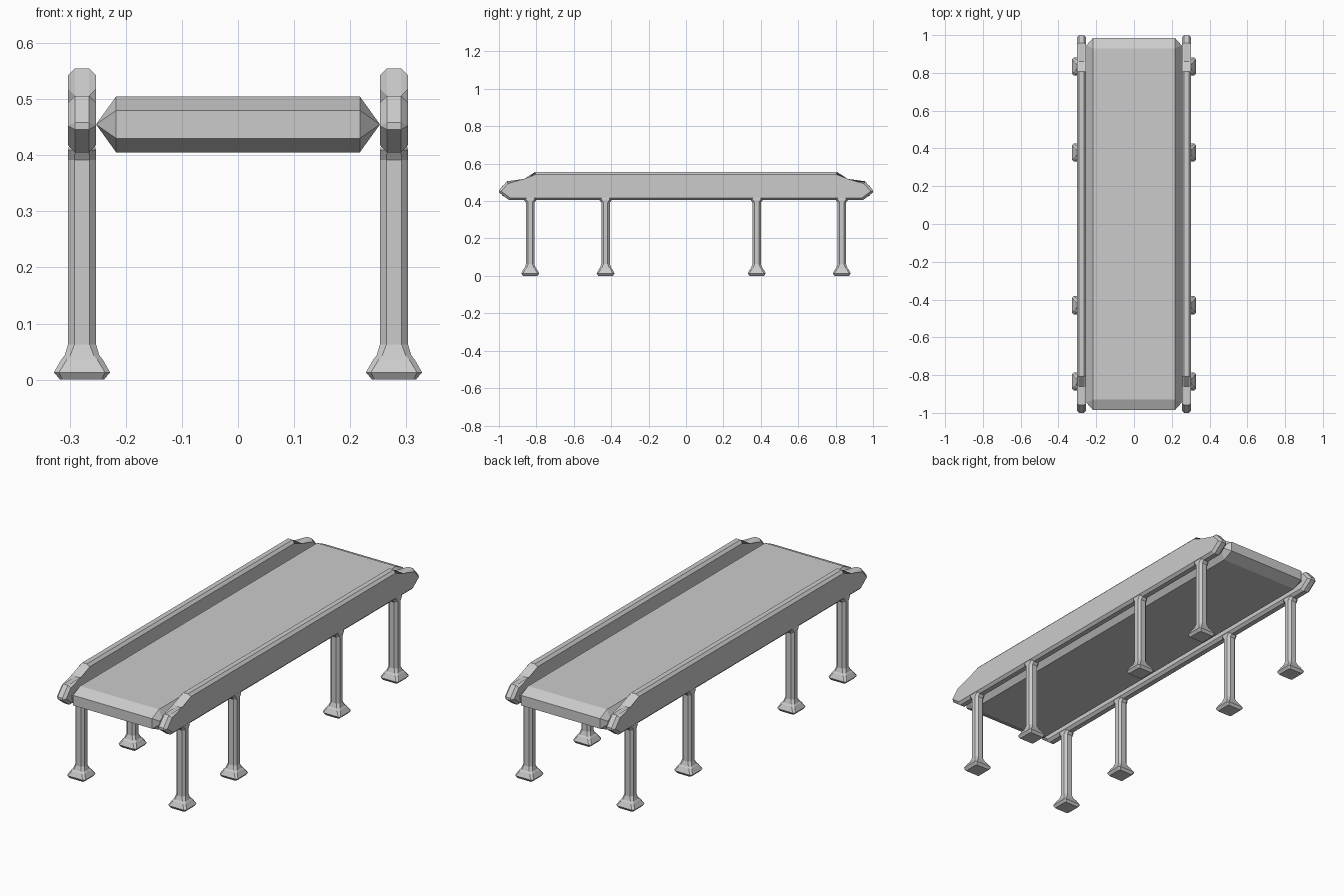
import bpy
import bmesh

cube = bpy.data.objects.get("Cube")
if cube:
    bpy.data.objects.remove(cube, do_unlink=True)

grey = bpy.data.materials.new("light_grey")
grey.use_nodes = True
colour = (0.6, 0.6, 0.6, 1)
grey.diffuse_color = colour
grey.node_tree.nodes["Principled BSDF"].inputs["Base Color"].default_value = colour

RAIL_X = 0.278


def finish(name, bm):
    bmesh.ops.recalc_face_normals(bm, faces=bm.faces[:])
    mesh = bpy.data.meshes.new(name)
    bm.to_mesh(mesh)
    bm.free()
    mesh.materials.append(grey)
    obj = bpy.data.objects.new(name, mesh)
    bpy.context.collection.objects.link(obj)
    return obj


def loft(bm, rings):
    """Bridge equal-length rings of points and cap both ends."""
    loops = [[bm.verts.new(p) for p in ring] for ring in rings]
    for a, b in zip(loops, loops[1:]):
        for i in range(len(a)):
            j = (i + 1) % len(a)
            bm.faces.new((a[i], a[j], b[j], b[i]))
    return [bm.faces.new(loops[0]), bm.faces.new(loops[-1])]


def octagon(hx, hy, cut, z):
    """Square ring with chamfered corners."""
    a, b = hx - cut, hy - cut
    return [(hx, -b, z), (hx, b, z), (a, hy, z), (-a, hy, z),
            (-hx, b, z), (-hx, -b, z), (-a, -hy, z), (a, -hy, z)]


# Side rails: stepped outline, extruded and chamfered around both faces
half = [(0.946, 0.405), (1.0, 0.446), (1.0, 0.458),
        (0.957, 0.506), (0.86, 0.506), (0.808, 0.555)]
outline = half + [(-y, z) for y, z in reversed(half)]
for side, x in (("left", RAIL_X), ("right", -RAIL_X)):
    bm = bmesh.new()
    caps = loft(bm, [[(x + s * 0.025, y, z) for y, z in outline] for s in (-1, 1)])
    edges = {e for f in caps for e in f.edges}
    bmesh.ops.bevel(bm, geom=list(edges), offset=0.0125, segments=1, affect='EDGES')
    finish(side + "_rail", bm)

# Belt bed: chamfered ends, sides tapering to a ridge against the rails
bm = bmesh.new()
end = [(0.93, 0.405), (0.985, 0.43), (0.985, 0.48), (0.93, 0.505)]
section = end + [(-y, z) for y, z in reversed(end)]
loft(bm, [[(x, y, z) for y, z in section] for x in (-0.217, 0.217)])
for x in (-0.253, 0.253):
    for y in (-0.945, 0.945):
        bm.verts.new((x, y, 0.455))
bmesh.ops.convex_hull(bm, input=bm.verts[:])
bmesh.ops.dissolve_limit(bm, angle_limit=0.01, verts=bm.verts[:], edges=bm.edges[:])
finish("belt_bed", bm)

# Legs: flared foot, eight-sided post, small flare under the rail
leg_rings = [(0.039, 0.039, 0.004, 0.0), (0.05, 0.048, 0.009, 0.013),
             (0.037, 0.036, 0.01, 0.036), (0.031, 0.03, 0.01, 0.043),
             (0.025, 0.023, 0.0115, 0.063), (0.025, 0.023, 0.0115, 0.392),
             (0.025, 0.035, 0.0125, 0.409), (0.02, 0.03, 0.0125, 0.43)]
for side, x in (("left", RAIL_X), ("right", -RAIL_X)):
    for place, y in (("front", -0.833), ("front_middle", -0.43),
                     ("back_middle", 0.378), ("back", 0.833)):
        bm = bmesh.new()
        loft(bm, [octagon(*ring) for ring in leg_rings])
        leg = finish(f"{side}_{place}_leg", bm)
        leg.location = (x, y, 0)
